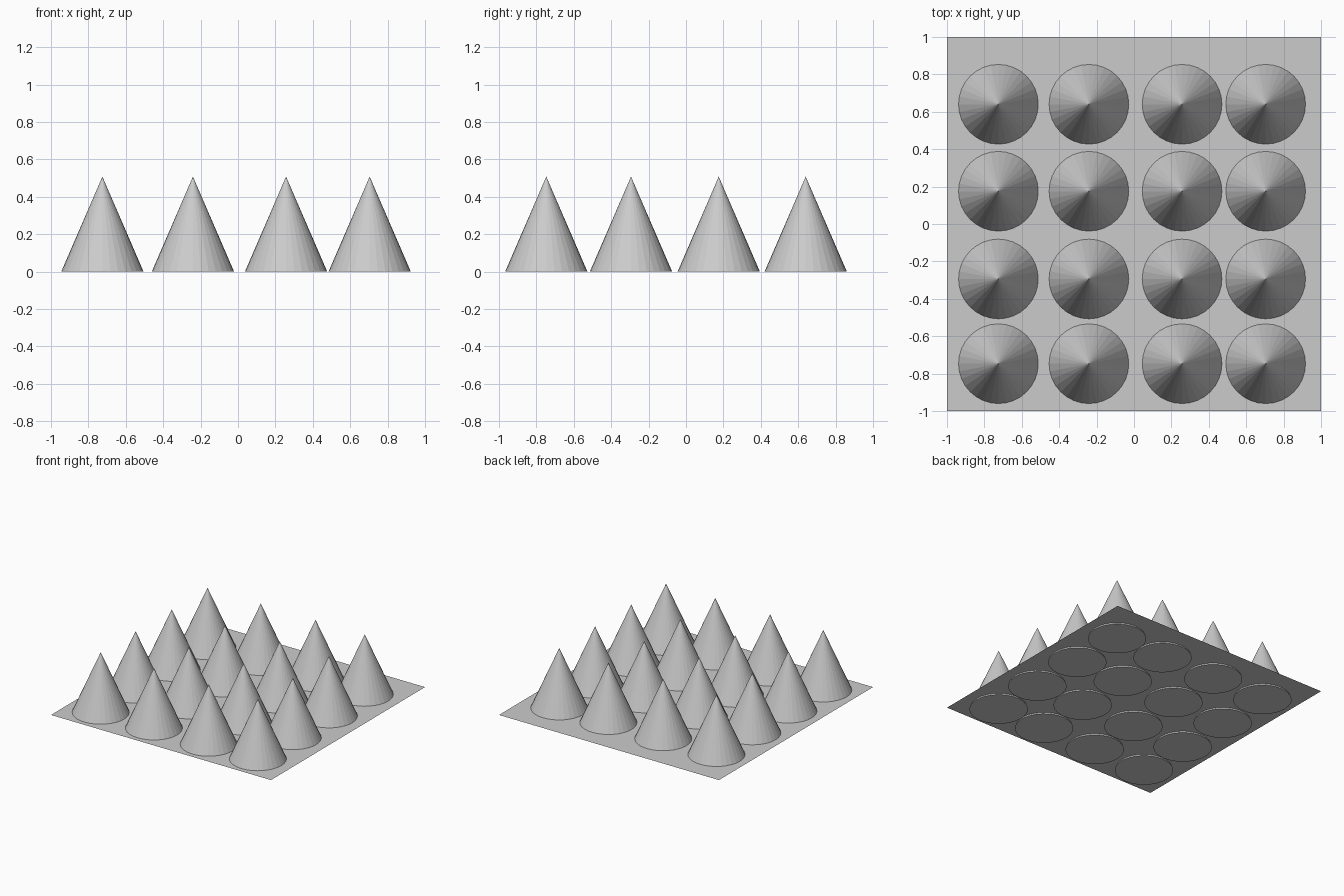
import bpy

if "Cube" in bpy.data.objects:
    bpy.data.objects.remove(bpy.data.objects["Cube"])

RADIUS, HEIGHT = 0.22, 0.508
COLUMNS = (-0.725, -0.241, 0.257, 0.704)
ROWS = (-0.747, -0.294, 0.175, 0.64)

# thin square sheet that the spikes poke slightly through
bpy.ops.mesh.primitive_plane_add(size=2, location=(0, 0, 0.016))
bpy.context.object.name = "base_sheet"

# four by four grid of faceted cones, slightly uneven spacing
for r, y in enumerate(ROWS):
    for c, x in enumerate(COLUMNS):
        bpy.ops.mesh.primitive_cone_add(vertices=32, radius1=RADIUS, radius2=0,
                                        depth=HEIGHT, location=(x, y, HEIGHT / 2))
        bpy.context.object.name = f"spike_{r + 1}_{c + 1}"
